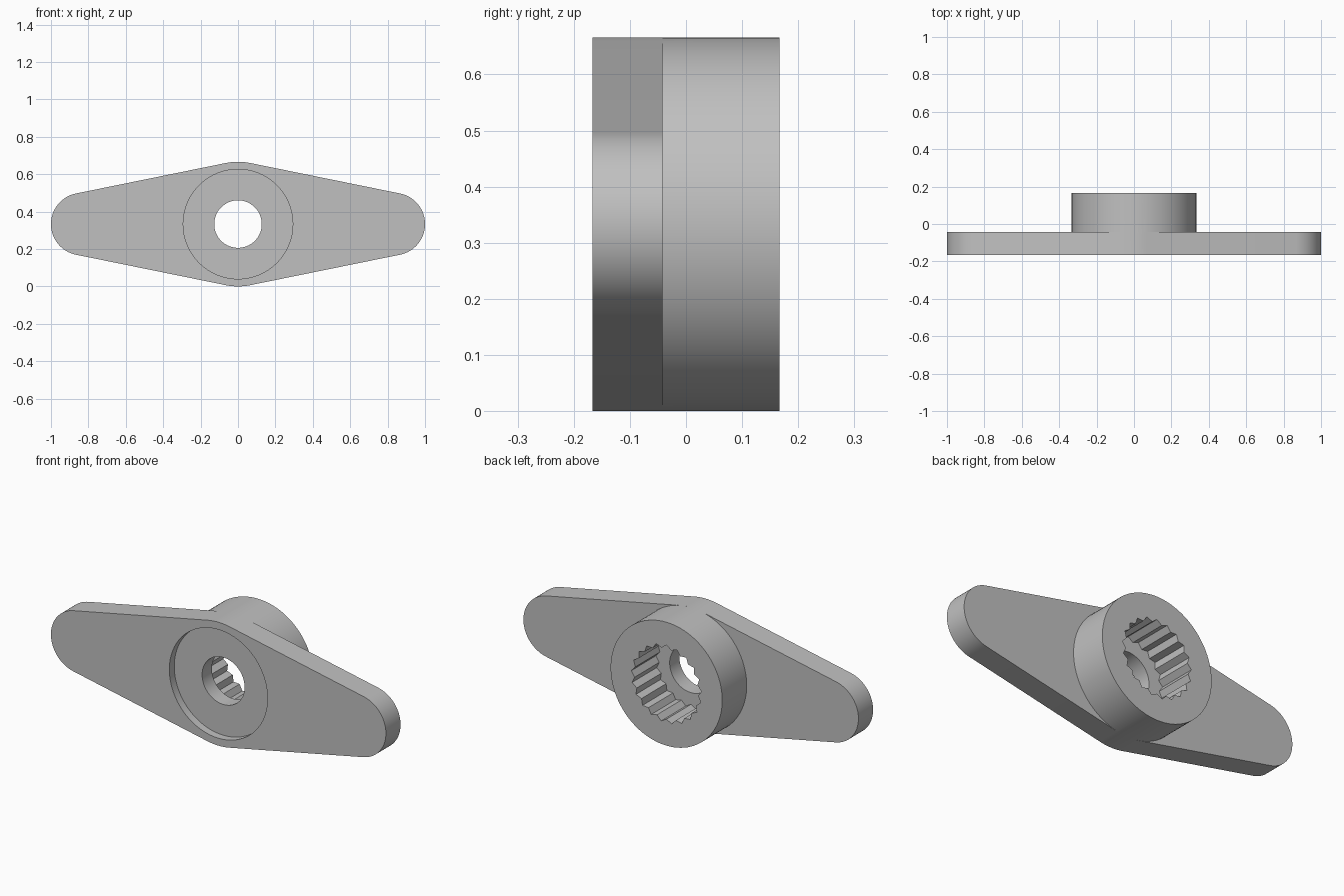
import bpy, bmesh, math

CENTER_Z = 0.333
FRONT, RECESS, PLATE_BACK, HUB_BACK = -0.167, -0.125, -0.042, 0.167
HUB_R, TIP_R, TIP_X = 0.333, 0.167, 0.833
TEETH = 21

default = bpy.data.objects.get("Cube")
if default:
    bpy.data.objects.remove(default, do_unlink=True)

grey = bpy.data.materials.new("light grey plastic")
grey.use_nodes = True
grey.diffuse_color = (0.53, 0.53, 0.53, 1)
grey.node_tree.nodes["Principled BSDF"].inputs["Base Color"].default_value = grey.diffuse_color


def arc(cx, radius, start, end, steps):
    """Points on an arc in the x-z plane, both ends included."""
    angles = [start + (end - start) * i / steps for i in range(steps + 1)]
    return [(cx + radius * math.cos(a), radius * math.sin(a)) for a in angles]


def circle(radius, steps=96):
    return arc(0, radius, 0, math.tau, steps)[:-1]


def prism(name, outline, y0, y1):
    """Extrude an x-z outline along y."""
    bm = bmesh.new()
    face = bm.faces.new([bm.verts.new((x, y0, z + CENTER_Z)) for x, z in outline])
    grown = bmesh.ops.extrude_face_region(bm, geom=[face])["geom"]
    verts = [v for v in grown if isinstance(v, bmesh.types.BMVert)]
    bmesh.ops.translate(bm, verts=verts, vec=(0, y1 - y0, 0))
    bmesh.ops.recalc_face_normals(bm, faces=bm.faces)
    mesh = bpy.data.meshes.new(name)
    bm.to_mesh(mesh)
    bm.free()
    mesh.materials.append(grey)
    obj = bpy.data.objects.new(name, mesh)
    bpy.context.collection.objects.link(obj)
    return obj


def combine(target, tool, operation):
    """Apply a boolean and discard the tool."""
    mod = target.modifiers.new(operation, 'BOOLEAN')
    mod.operation, mod.solver, mod.object = operation, 'EXACT', tool
    bpy.context.view_layer.objects.active = target
    bpy.ops.object.modifier_apply(modifier=mod.name)
    bpy.data.objects.remove(tool, do_unlink=True)


# Two-armed plate: rounded tips joined to the middle by tangent lines
t = math.acos((HUB_R - TIP_R) / TIP_X)
outline = (arc(TIP_X, TIP_R, -t, t, 40)
           + arc(0, HUB_R, t, math.pi - t, 12)
           + arc(-TIP_X, TIP_R, math.pi - t, math.pi + t, 40)
           + arc(0, HUB_R, math.pi + t, math.tau - t, 12))
horn = prism("two_arm_horn", outline, FRONT, PLATE_BACK)

# Round hub on the back
combine(horn, prism("hub", circle(HUB_R), PLATE_BACK, HUB_BACK), 'UNION')

# Shallow front recess and screw hole
combine(horn, prism("recess_cutter", circle(0.293), FRONT - 0.1, RECESS), 'DIFFERENCE')
combine(horn, prism("screw_hole_cutter", circle(0.127, 64), FRONT - 0.1, HUB_BACK + 0.1), 'DIFFERENCE')

# Toothed socket in the back of the hub
spline = []
for i in range(TEETH * 2):
    a = math.pi * i / TEETH + math.pi / 2
    r = 0.19 if i % 2 else 0.21
    spline.append((r * math.cos(a), r * math.sin(a)))
combine(horn, prism("socket_cutter", spline, PLATE_BACK, HUB_BACK + 0.1), 'DIFFERENCE')

# Smooth the curved walls, keep edges crisp
bpy.ops.object.select_all(action='DESELECT')
horn.select_set(True)
bpy.context.view_layer.objects.active = horn
bpy.ops.object.shade_smooth_by_angle(angle=math.radians(30))
